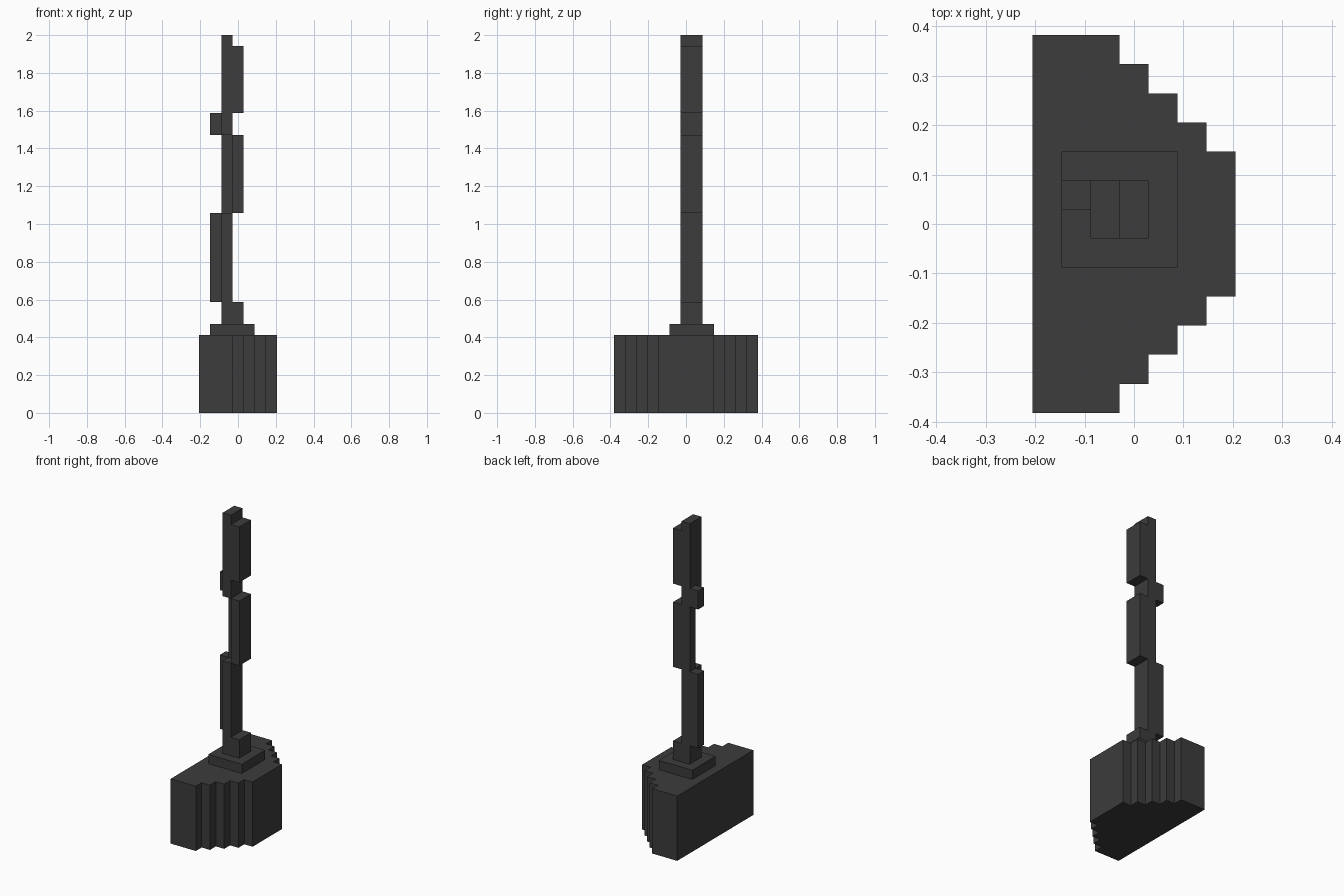
import bpy, bmesh

if "Cube" in bpy.data.objects:
    bpy.data.objects.remove(bpy.data.objects["Cube"])

U = 2 / 34  # one block unit; the model is 7 x 13 x 34 units

mat = bpy.data.materials.new("dark grey")
mat.diffuse_color = (0.045, 0.045, 0.045, 1)
mat.use_nodes = True
mat.node_tree.nodes["Principled BSDF"].inputs["Base Color"].default_value = mat.diffuse_color


def prism(name, outline, z0, z1):
    """Extrude an outline given in block units from z0 to z1."""
    bm = bmesh.new()
    verts = [bm.verts.new(((x - 3.5) * U, (y - 6.5) * U, z0 * U)) for x, y in outline]
    face = bm.faces.new(verts)
    ext = bmesh.ops.extrude_face_region(bm, geom=[face])
    top = [g for g in ext["geom"] if isinstance(g, bmesh.types.BMVert)]
    bmesh.ops.translate(bm, verts=top, vec=(0, 0, (z1 - z0) * U))
    bmesh.ops.recalc_face_normals(bm, faces=bm.faces)
    mesh = bpy.data.meshes.new(name)
    bm.to_mesh(mesh)
    bm.free()
    mesh.materials.append(mat)
    obj = bpy.data.objects.new(name, mesh)
    bpy.context.collection.objects.link(obj)
    return obj


def rect(x0, x1, y0, y1):
    return [(x0, y0), (x1, y0), (x1, y1), (x0, y1)]


# Base: straight back edge, stepped taper mirrored in y
half = [(0, 0), (3, 0)]
for k in range(1, 5):
    half += [(2 + k, k), (3 + k, k)]
half = list(dict.fromkeys(half))
base = half + [(x, 13 - y) for x, y in reversed(half)]
prism("base", base, 0, 7)

# Collar plate under the stem
prism("collar", rect(1, 5, 5, 9), 7, 8)

# Twisting stem: cross-sections stacked upward
square = rect(2, 4, 6, 8)
left_bend = [(2, 6), (3, 6), (3, 8), (1, 8), (1, 7), (2, 7)]
right_bend = [(3, 6), (4, 6), (4, 8), (2, 8), (2, 7), (3, 7)]
stem = [("stem_foot", square, 8, 10),
        ("stem_lower", left_bend, 10, 18),
        ("stem_middle", right_bend, 18, 25),
        ("stem_neck", left_bend, 25, 27),
        ("stem_upper", square, 27, 33),
        ("stem_tip", rect(2, 3, 6, 8), 33, 34)]
for part in stem:
    prism(*part)
